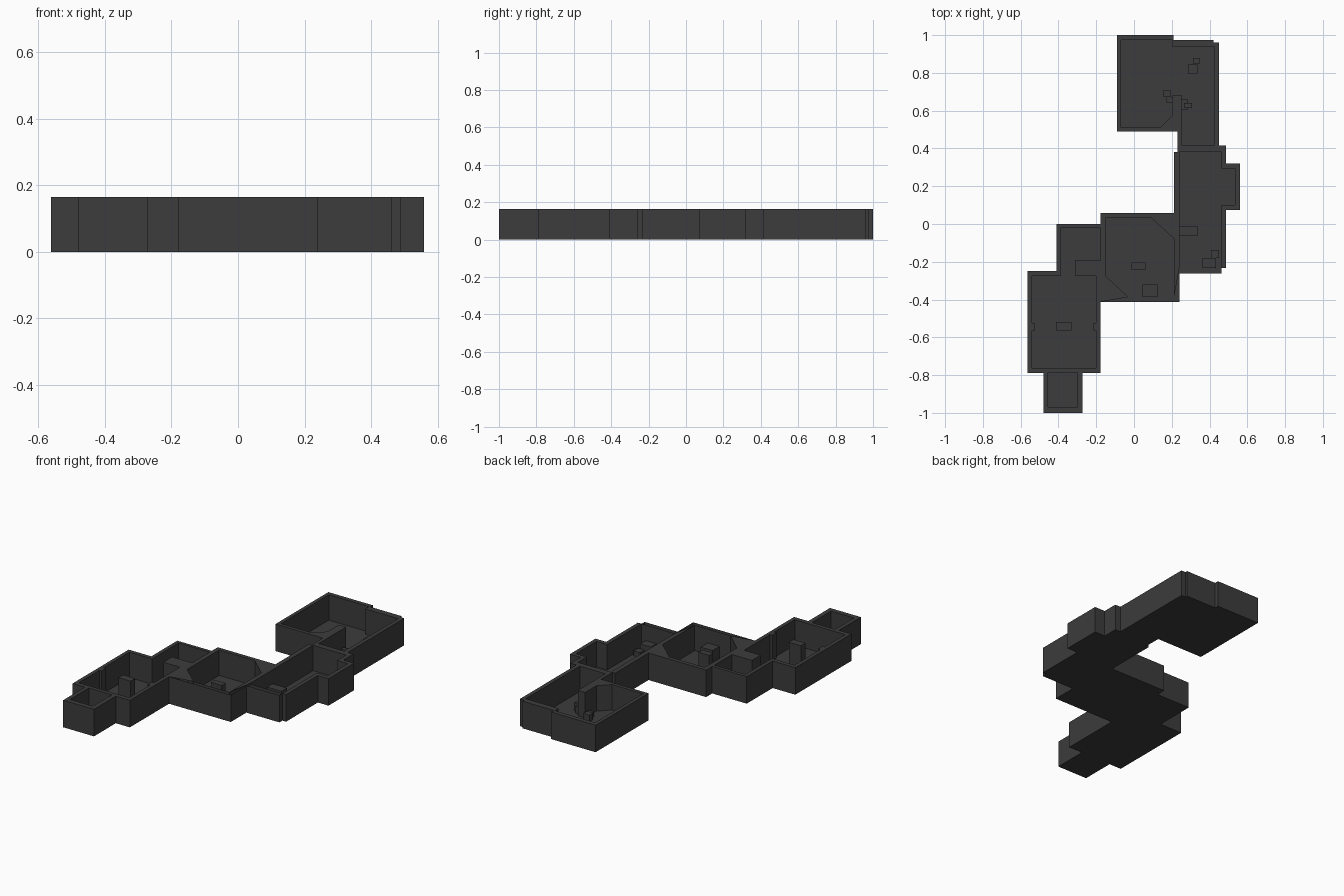
import bpy

HEIGHT = 0.165
FLOOR = 0.01

mat = bpy.data.materials.new("dark_stone")
mat.diffuse_color = (0.045, 0.045, 0.045, 1)


def prism(name, loops, z0, z1):
    """Extruded flat plan: first loop is the outline, the rest are holes."""
    cu = bpy.data.curves.new(name, 'CURVE')
    cu.dimensions = '2D'
    cu.fill_mode = 'BOTH'
    cu.extrude = (z1 - z0) / 2
    for loop in loops:
        sp = cu.splines.new('POLY')
        sp.points.add(len(loop) - 1)
        for p, (x, y) in zip(sp.points, loop):
            p.co = (x, y, 0, 1)
        sp.use_cyclic_u = True
    ob = bpy.data.objects.new(name, cu)
    ob.location.z = (z0 + z1) / 2
    bpy.context.collection.objects.link(ob)
    bpy.ops.object.select_all(action='DESELECT')
    ob.select_set(True)
    bpy.context.view_layer.objects.active = ob
    bpy.ops.object.convert(target='MESH')
    ob = bpy.context.object
    ob.data.materials.clear()
    ob.data.materials.append(mat)
    for f in ob.data.polygons:
        f.use_smooth = False
    return ob


def rect(x0, x1, y0, y1):
    return [(x0, y0), (x1, y0), (x1, y1), (x0, y1)]


# Outer plan of the whole building
outline = [(-0.09, 1.0), (0.21, 1.0), (0.21, 0.975), (0.42, 0.975), (0.42, 0.96),
           (0.45, 0.96), (0.45, 0.415), (0.488, 0.415), (0.488, 0.32), (0.56, 0.32),
           (0.56, 0.073), (0.488, 0.073), (0.488, -0.233), (0.463, -0.233),
           (0.463, -0.262), (0.24, -0.262), (0.24, -0.412), (-0.177, -0.412),
           (-0.177, -0.79), (-0.272, -0.79), (-0.272, -1.0), (-0.48, -1.0),
           (-0.48, -0.79), (-0.563, -0.79), (-0.563, -0.25), (-0.41, -0.25),
           (-0.41, 0.0), (-0.177, 0.0), (-0.177, 0.058), (0.212, 0.058),
           (0.212, 0.38), (0.23, 0.38), (0.23, 0.49), (-0.09, 0.49)]

# Inner plans of the rooms
entry = rect(-0.455, -0.3, -0.97, -0.787)
hall = [(-0.54, -0.763), (-0.2, -0.763), (-0.2, -0.565), (-0.215, -0.565),
        (-0.215, -0.525), (-0.2, -0.525), (-0.2, -0.275), (-0.312, -0.275),
        (-0.312, -0.19), (-0.177, -0.19), (-0.177, -0.02), (-0.387, -0.02),
        (-0.387, -0.275), (-0.54, -0.275), (-0.54, -0.525), (-0.525, -0.525),
        (-0.525, -0.565), (-0.54, -0.565)]
middle = [(-0.15, 0.033), (0.09, 0.033), (0.212, -0.078), (0.212, -0.387),
          (-0.03, -0.387), (-0.15, -0.275)]
gallery = [(0.24, 0.382), (0.463, 0.382), (0.463, 0.295), (0.535, 0.295),
           (0.535, 0.1), (0.463, 0.1), (0.463, -0.233), (0.24, -0.233)]
end_room = [(-0.068, 0.973), (0.203, 0.973), (0.203, 0.937), (0.425, 0.937),
            (0.425, 0.417), (0.252, 0.417), (0.252, 0.683), (0.203, 0.683),
            (0.203, 0.575), (0.14, 0.512), (-0.068, 0.512)]

prism("floor", [outline], 0, FLOOR)
prism("walls", [outline, entry, hall, middle, gallery, end_room], FLOOR, HEIGHT)

# Block-shaped furniture: name, x range, y range, top height
blocks = [
    ("hall_pillar", -0.412, -0.33, -0.565, -0.52, 0.155),
    ("middle_table", -0.013, 0.06, -0.243, -0.205, 0.11),
    ("middle_chest", 0.045, 0.125, -0.387, -0.32, 0.08),
    ("gallery_counter", 0.24, 0.337, -0.063, -0.01, 0.08),
    ("gallery_crate_large", 0.363, 0.435, -0.233, -0.18, 0.07),
    ("gallery_crate_small", 0.408, 0.45, -0.18, -0.137, 0.04),
    ("end_crate_a", 0.285, 0.337, 0.795, 0.845, 0.055),
    ("end_crate_b", 0.313, 0.35, 0.85, 0.88, 0.04),
    ("end_crate_c", 0.155, 0.195, 0.673, 0.71, 0.05),
    ("end_crate_d", 0.173, 0.203, 0.64, 0.673, 0.04),
    ("end_crate_e", 0.252, 0.285, 0.605, 0.66, 0.05),
    ("end_crate_f", 0.265, 0.307, 0.615, 0.64, 0.06),
]
for name, x0, x1, y0, y1, top in blocks:
    prism(name, [rect(x0, x1, y0, y1)], FLOOR, top)
